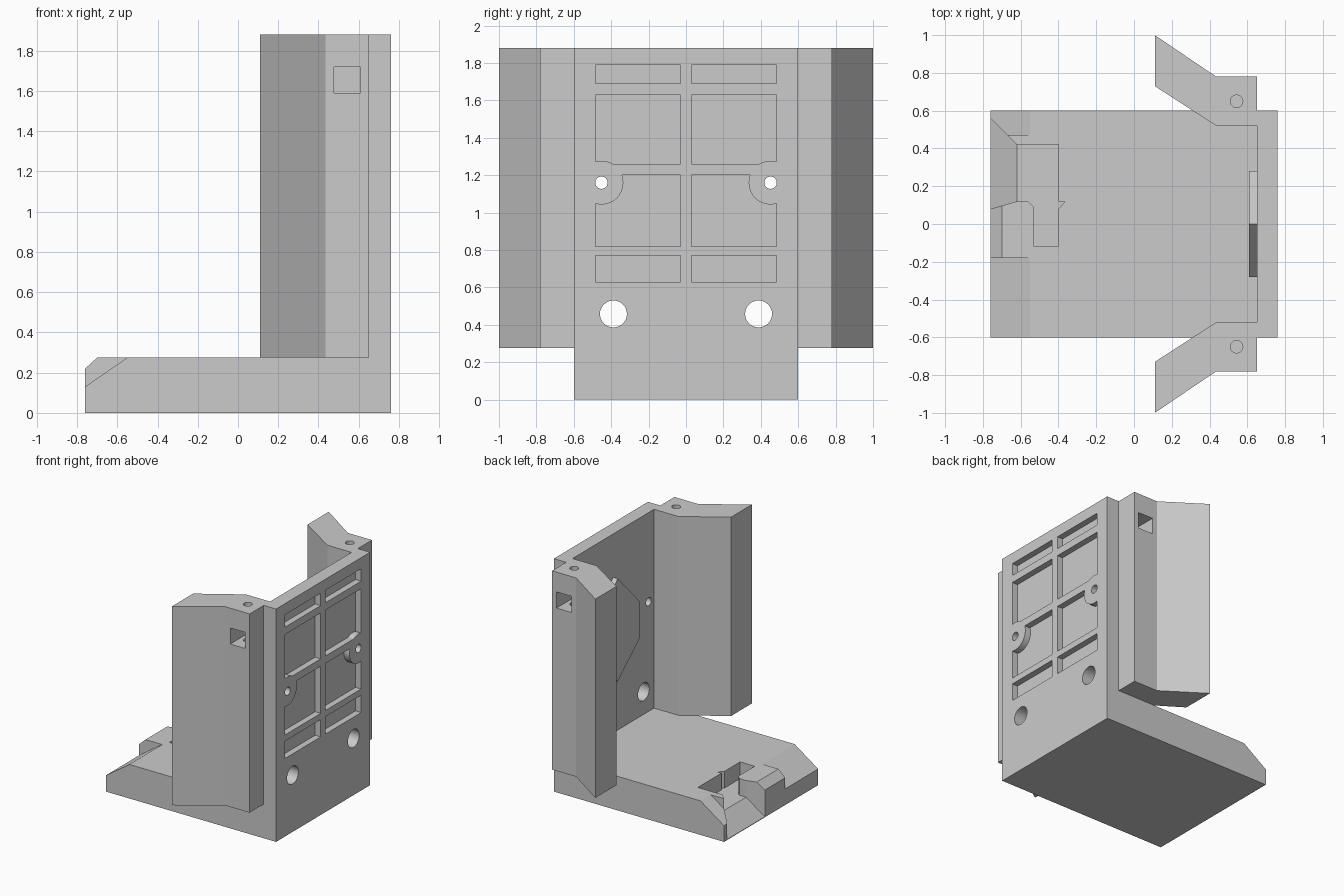
import bpy
import bmesh
import math

cube = bpy.data.objects.get("Cube")
if cube:
    bpy.data.objects.remove(cube, do_unlink=True)

grey = bpy.data.materials.new("light_grey")
grey.use_nodes = True
COLOUR = (0.6, 0.6, 0.6, 1)
grey.diffuse_color = COLOUR
grey.node_tree.nodes["Principled BSDF"].inputs["Base Color"].default_value = COLOUR

TOP, FLOOR = 1.88, 0.275
INNER, OUTER = 0.65, 0.76


def prism(name, outline, axis, low, high):
    """Extrude a 2D outline along an axis; low may be a function of the point."""
    place = {"x": lambda p, t: (t, p[0], p[1]),
             "y": lambda p, t: (p[0], t, p[1]),
             "z": lambda p, t: (p[0], p[1], t)}[axis]
    bm = bmesh.new()
    ends = [[bm.verts.new(place(p, t(p) if callable(t) else t)) for p in outline]
            for t in (low, high)]
    bm.faces.new(ends[0])
    bm.faces.new(ends[1])
    n = len(outline)
    for i in range(n):
        j = (i + 1) % n
        bm.faces.new((ends[0][i], ends[0][j], ends[1][j], ends[1][i]))
    bmesh.ops.recalc_face_normals(bm, faces=bm.faces)
    mesh = bpy.data.meshes.new(name)
    bm.to_mesh(mesh)
    bm.free()
    mesh.materials.append(grey)
    obj = bpy.data.objects.new(name, mesh)
    bpy.context.collection.objects.link(obj)
    return obj


def rect(u0, u1, v0, v1):
    return [(u0, v0), (u1, v0), (u1, v1), (u0, v1)]


def circle(u, v, r, n=32):
    return [(u + r * math.cos(math.tau * i / n), v + r * math.sin(math.tau * i / n))
            for i in range(n)]


def combine(target, tool, operation="DIFFERENCE"):
    """Apply a boolean with a temporary tool and remove the tool."""
    tool.hide_render = True
    mod = target.modifiers.new(operation.lower(), "BOOLEAN")
    mod.operation, mod.solver, mod.object = operation, "EXACT", tool
    bpy.context.view_layer.objects.active = target
    bpy.ops.object.modifier_apply(modifier=mod.name)
    bpy.data.objects.remove(tool, do_unlink=True)


# L-shaped body: base slab and upright plate
body = prism("base_and_upright_plate",
             [(-0.76, 0), (OUTER, 0), (OUTER, TOP), (INNER, TOP), (INNER, FLOOR),
              (-0.70, FLOOR), (-0.76, 0.22)], "y", -0.6, 0.6)

# Long chamfers at both ends of the slab's free edge
slope = [(-0.8, 0.103), (-0.55, FLOOR), (-0.55, 0.4), (-0.8, 0.4)]
for y0, y1 in ((-0.7, -0.18), (0.47, 0.7)):
    combine(body, prism("chamfer_cutter", slope, "y", y0, y1))

# Stepped pocket and the ramp that opens it to the free edge
pocket = [(-0.62, 0.42), (-0.40, 0.42), (-0.40, 0.12), (-0.365, 0.12), (-0.40, 0.08),
          (-0.40, -0.12), (-0.53, -0.12), (-0.53, 0.09), (-0.56, 0.12), (-0.62, 0.12)]
combine(body, prism("pocket_cutter", pocket, "z", 0.14, 0.4))
ramp = [(-0.61, 0.42), (-0.62, 0.42), (-0.77, 0.57), (-0.77, 0.077), (-0.62, 0.12),
        (-0.61, 0.12)]
combine(body, prism("ramp_cutter", ramp, "z", lambda p: min(0.14, p[0] + 0.765), 0.4))

# Lightening recesses, screw bosses and through holes in the plate
for side in (-1, 1):
    for z0, z1 in ((0.63, 0.77), (0.82, 1.20), (1.26, 1.63), (1.69, 1.79)):
        combine(body, prism("recess_cutter", rect(side * 0.03, side * 0.485, z0, z1),
                            "x", 0.71, 0.8))
    combine(body, prism("screw_boss", circle(side * 0.452, 1.16, 0.117),
                        "x", 0.69, OUTER), "UNION")
    for y, z, r in ((0.452, 1.16, 0.033), (0.388, 0.458, 0.072)):
        combine(body, prism("hole_cutter", circle(side * y, z, r), "x", 0.5, 0.9))

# Raised six-sided pad on the inner face
prism("inner_pad", [(0, 1.53), (-0.28, 1.24), (-0.28, 0.94), (0, 0.70),
                    (0.28, 0.94), (0.28, 1.24)], "x", 0.61, INNER)

# Splayed side wings with nut slot and vertical screw hole
for side, label in ((-1, "right"), (1, "left")):
    plan = [(INNER, 0.52), (INNER, 0.78), (0.435, 0.78), (0.11, 1.0), (0.11, 0.73),
            (0.435, 0.52)]
    wing = prism(label + "_wing", [(x, side * y) for x, y in plan], "z", FLOOR, TOP)
    combine(wing, prism("slot_cutter", rect(0.477, 0.61, 1.59, 1.72), "y",
                        side * 0.58, side * 0.9))
    combine(wing, prism("screw_cutter", circle(0.543, side * 0.65, 0.033), "z", 1.45, 2))

# Crisp flats with smooth hole walls
for obj in bpy.context.collection.objects:
    if obj.type == "MESH" and grey.name in obj.data.materials:
        bpy.ops.object.select_all(action="DESELECT")
        obj.select_set(True)
        bpy.context.view_layer.objects.active = obj
        bpy.ops.object.shade_smooth_by_angle(angle=math.radians(25))
